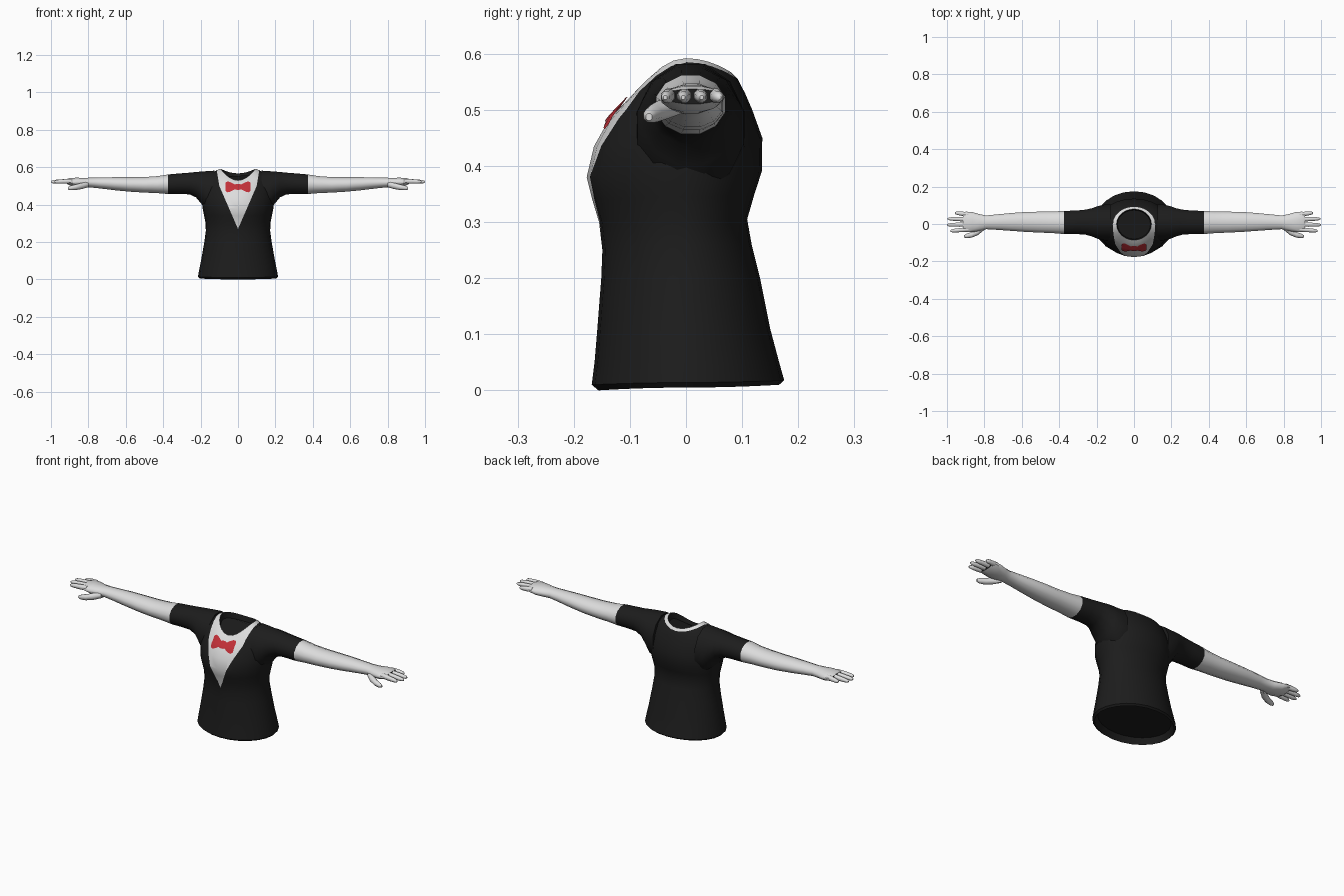
import bpy, bmesh, math
from mathutils import Vector
from mathutils.bvhtree import BVHTree

if "Cube" in bpy.data.objects:
    bpy.data.objects.remove(bpy.data.objects["Cube"])


def material(name, color):
    m = bpy.data.materials.new(name)
    m.diffuse_color = (*color, 1)
    m.use_nodes = True
    m.node_tree.nodes["Principled BSDF"].inputs["Base Color"].default_value = m.diffuse_color
    return m


BLACK = material("black_cloth", (0.012, 0.012, 0.012))
WHITE = material("white", (0.72, 0.72, 0.72))
RED = material("red", (0.55, 0.03, 0.04))


def loft(bm, rings, cap=True):
    """Skin a list of closed rings; returns the faces of each band."""
    vs = [[bm.verts.new(p) for p in r] for r in rings]
    n = len(vs[0])
    bands = [[bm.faces.new((a[i], a[(i + 1) % n], b[(i + 1) % n], b[i])) for i in range(n)]
             for a, b in zip(vs, vs[1:])]
    if cap:
        bm.faces.new(vs[0][::-1])
        bm.faces.new(vs[-1])
    return bands


def finish(name, bm, mats, mirror=False, angle=50):
    bmesh.ops.recalc_face_normals(bm, faces=bm.faces[:])
    me = bpy.data.meshes.new(name)
    bm.to_mesh(me)
    bm.free()
    for m in mats:
        me.materials.append(m)
    me.shade_smooth()
    me.set_sharp_from_angle(angle=math.radians(angle))
    ob = bpy.data.objects.new(name, me)
    bpy.context.collection.objects.link(ob)
    if mirror:
        ob.modifiers.new("mirror", 'MIRROR').use_mirror_merge = False
    return ob


def body_ring(half_w, yf, zf, yb, zb, zs, n=24):
    """Oval ring whose front, back and side heights differ."""
    pts = []
    for i in range(n):
        t = 2 * math.pi * i / n
        s, c = math.sin(t), math.cos(t)
        y, z = (yf * c, zf) if c > 0 else (-yb * c, zb)
        pts.append((half_w * s, y, zs * s * s + z * c * c))
    return pts


def x_ring(x, yc, zc, ry, rz, n=12):
    """Oval ring facing along x."""
    return [(x, yc + ry * math.cos(2 * math.pi * (i + .5) / n),
             zc + rz * math.sin(2 * math.pi * (i + .5) / n)) for i in range(n)]


# Shirt body: half width, front y/z, back y/z, side z
body = [
    (.190, -.140, .03, .150, .04, .035),     # recessed underside
    (.205, -.156, .00, .166, .01, .005),
    (.214, -.168, .010, .175, .018, .014),
    (.208, -.163, .05, .166, .05, .05),
    (.196, -.158, .11, .150, .11, .11),
    (.180, -.151, .20, .132, .20, .20),
    (.172, -.149, .25, .117, .26, .26),
    (.174, -.155, .30, .109, .305, .305),
    (.182, -.167, .34, .122, .35, .345),
    (.190, -.177, .38, .135, .39, .385),
    (.195, -.164, .435, .136, .45, .44),
    (.185, -.137, .483, .118, .50, .50),
    (.155, -.115, .507, .105, .53, .56),
    (.112, -.100, .520, .092, .555, .585),   # collar outer edge
    (.093, -.086, .530, .080, .567, .592),   # neck rim
    (.088, -.080, .505, .074, .540, .560),   # recessed neck
]
bm = bmesh.new()
bands = loft(bm, [body_ring(*r) for r in body])
for f in bands[-2]:
    f.material_index = 1

# Shirt front: cut the V-shaped panel edges, then colour what lies inside
V_TIP, V_MID, V_TOP = (0, .27), (.1, .5), (.114, .586)


def edge_x(p, q, z):
    return p[0] + (q[0] - p[0]) * (z - p[1]) / (q[1] - p[1])


for p, q in ((V_TIP, V_MID), (V_MID, V_TOP)):
    for side in (-1, 1):
        front = [f for f in bm.faces if f.calc_center_median().y < -.01
                 and f.calc_center_median().z > .24 and f not in bands[-1]]
        geom = front + list({e for f in front for e in f.edges}) + \
            list({v for f in front for v in f.verts})
        bmesh.ops.bisect_plane(bm, geom=geom, dist=1e-5,
                               plane_co=(side * p[0], 0, p[1]),
                               plane_no=(side * (q[1] - p[1]), 0, p[0] - q[0]))
        bands[-1] = []
bm.faces.ensure_lookup_table()
bm.normal_update()
for f in bm.faces:
    c = f.calc_center_median()
    inside_neck = (c.x / .0925) ** 2 + (c.y / .084) ** 2 < 1 and c.z > .48
    if c.y < -.005 and c.z > .26 and not inside_neck:
        if abs(c.x) < min(edge_x(V_TIP, V_MID, c.z), edge_x(V_MID, V_TOP, c.z)):
            f.material_index = 1
    if inside_neck:
        f.material_index = 0
tree = BVHTree.FromBMesh(bm)
finish("shirt_body", bm, [BLACK, WHITE])

# Bow tie: thin plate laid over the chest
bm = bmesh.new()
columns = [(-.066, .022), (-.058, .029), (-.045, .027), (-.03, .02), (-.016, .012), (-.012, .015),
           (0, .016), (.012, .015), (.016, .012), (.03, .02), (.045, .027), (.058, .029), (.066, .022)]
grid = []
for x, h in columns:
    col = []
    for k in range(7):
        z = .492 + h * (k / 3 - 1)
        hit = tree.ray_cast(Vector((x, -1, z)), Vector((0, 1, 0)))[0]
        col.append(bm.verts.new((x, (hit.y if hit else -.11) - .004, z + .003)))
    grid.append(col)
for a, b in zip(grid, grid[1:]):
    for k in range(6):
        bm.faces.new((a[k], b[k], b[k + 1], a[k + 1]))
finish("bow_tie", bm, [RED])

# Sleeve flowing into the bare arm: x, centre y/z, radius y/z
SLEEVE_END = .375
arm = [
    (.125, .008, .465, .100, .121), (.165, .008, .468, .098, .115),
    (.195, .008, .490, .090, .090), (.225, .009, .507, .078, .070),
    (.260, .010, .513, .069, .060), (.310, .009, .512, .065, .057),
    (SLEEVE_END, .008, .509, .064, .054), (.43, .009, .507, .060, .047),
    (.50, .010, .506, .058, .043), (.58, .011, .508, .055, .040),
    (.66, .011, .512, .049, .036), (.74, .010, .516, .042, .030),
    (.79, .009, .518, .038, .027), (.825, .008, .518, .046, .026),
    (.865, .010, .520, .056, .025), (.90, .012, .523, .056, .020),
    (.915, .012, .524, .050, .014),
]
bm = bmesh.new()
for (x, *_), band in zip(arm, loft(bm, [x_ring(*r) for r in arm])):
    for f in band:
        f.material_index = int(x >= SLEEVE_END)
finish("sleeve_and_arm", bm, [BLACK, WHITE], mirror=True)

# Fingers: root y, tip y, tip x
bm = bmesh.new()
for y0, y1, tip in ((-.029, -.037, .982), (-.002, -.005, 1.0), (.025, .028, .996), (.051, .059, .957)):
    loft(bm, [x_ring(.885 + (tip - .885) * t, y0 + (y1 - y0) * t, .526 - .004 * t, .0125 * r, .013 * r, 8)
              for t, r in ((0, 1), (.4, 1), (.75, .85), (.93, .65), (1, .3))])
finish("fingers", bm, [WHITE], mirror=True)

# Thumb
bm = bmesh.new()
loft(bm, [x_ring(*r, 8) for r in (
    (.80, -.015, .508, .018, .016), (.835, -.042, .500, .019, .018), (.868, -.058, .493, .016, .016),
    (.895, -.064, .489, .013, .013), (.910, -.066, .487, .006, .007))])
finish("thumb", bm, [WHITE], mirror=True)
